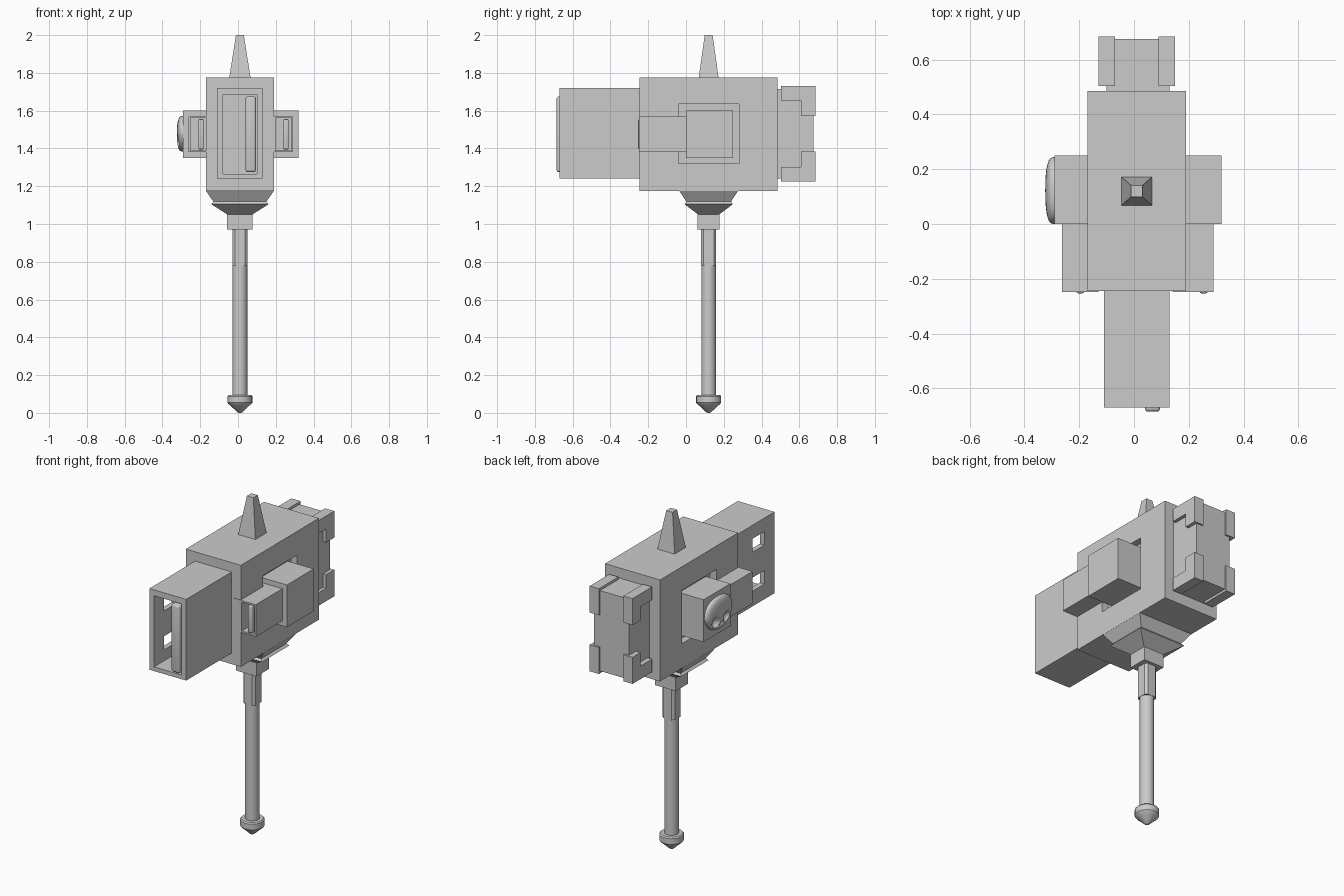
import bpy, bmesh, math
from mathutils import Vector

cube = bpy.data.objects.get("Cube")
if cube:
    bpy.data.objects.remove(cube, do_unlink=True)

grey = bpy.data.materials.new("plain_grey")
grey.use_nodes = True
grey.diffuse_color = (0.6, 0.6, 0.6, 1)
grey.node_tree.nodes["Principled BSDF"].inputs["Base Color"].default_value = (0.6, 0.6, 0.6, 1)

CX, CY = 0.01, 0.12   # axis of the handle and the head


def add(name, bm):
    bmesh.ops.recalc_face_normals(bm, faces=bm.faces)
    mesh = bpy.data.meshes.new(name)
    bm.to_mesh(mesh)
    bm.free()
    mesh.materials.append(grey)
    obj = bpy.data.objects.new(name, mesh)
    bpy.context.collection.objects.link(obj)
    return obj


def box(name, x, y, z, bevel=0):
    bm = bmesh.new()
    bmesh.ops.create_cube(bm, size=1)
    for v in bm.verts:
        v.co = [r[0] if c < 0 else r[1] for c, r in zip(v.co, (x, y, z))]
    if bevel:
        bmesh.ops.bevel(bm, geom=bm.edges[:], offset=bevel, segments=3,
                        profile=0.5, affect='EDGES')
    return add(name, bm)


def smooth(obj, angle=35):
    bpy.ops.object.select_all(action='DESELECT')
    obj.select_set(True)
    bpy.context.view_layer.objects.active = obj
    bpy.ops.object.shade_smooth_by_angle(angle=math.radians(angle))


def cut(obj, x, y, z):
    cutter = box("cutter", x, y, z)
    cutter.hide_render = True
    mod = obj.modifiers.new("cut", 'BOOLEAN')
    mod.operation = 'DIFFERENCE'
    mod.solver = 'EXACT'
    mod.object = cutter
    bpy.context.view_layer.objects.active = obj
    bpy.ops.object.modifier_apply(modifier=mod.name)
    bpy.data.objects.remove(cutter, do_unlink=True)


def square_loft(name, sections):
    """Stack of centred rectangles: (z, half width, half depth)."""
    bm = bmesh.new()
    rings = [[bm.verts.new((CX + sx * hx, CY + sy * hy, z))
              for sx, sy in ((-1, -1), (1, -1), (1, 1), (-1, 1))]
             for z, hx, hy in sections]
    for a, b in zip(rings, rings[1:]):
        for i in range(4):
            j = (i + 1) % 4
            bm.faces.new((a[i], a[j], b[j], b[i]))
    bm.faces.new(rings[0])
    bm.faces.new(rings[-1])
    return add(name, bm)


def lathe(name, profile, sides=24):
    """Turned part about the handle axis: (radius, z)."""
    bm = bmesh.new()
    rings = [[bm.verts.new((CX + r * math.cos(math.tau * i / sides),
                            CY + r * math.sin(math.tau * i / sides), z))
              for i in range(sides)] for r, z in profile]
    for a, b in zip(rings, rings[1:]):
        for i in range(sides):
            j = (i + 1) % sides
            bm.faces.new((a[i], a[j], b[j], b[i]))
    bm.faces.new(rings[0])
    bm.faces.new(rings[-1])
    obj = add(name, bm)
    smooth(obj)
    return obj


# Head block with a recess on each side
head = box("head_block", (-0.17, 0.19), (-0.245, 0.485), (1.175, 1.775))
for x in ((-0.3, -0.13), (0.15, 0.3)):
    cut(head, x, (-0.04, 0.28), (1.32, 1.635))

# Front shell: open end, two latch windows on one side, rounded tongue inside
shell = box("front_shell", (-0.11, 0.13), (-0.67, -0.24), (1.24, 1.72))
cut(shell, (-0.08, 0.10), (-0.8, -0.27), (1.265, 1.685))
for z in (1.37, 1.60):
    cut(shell, (-0.2, -0.05), (-0.575, -0.465), (z - 0.04, z + 0.04))
smooth(box("front_tongue", (0.04, 0.095), (-0.685, -0.26), (1.275, 1.675), 0.012))

# Side plugs: block, small open shell and tongue
for side, x, block in (("right", -0.262, (-0.29, -0.12)), ("left", 0.188, (0.14, 0.32))):
    box(side + "_plug_block", block, (0, 0.25), (1.35, 1.6))
    inner = -0.13 if side == "right" else x + 0.102
    outer = x if side == "right" else 0.14
    plug = box(side + "_plug_shell", (outer, inner), (-0.248, 0.01), (1.38, 1.57))
    cut(plug, (x + 0.01, x + 0.094), (-0.4, -0.03), (1.39, 1.56))
    smooth(box(side + "_plug_tongue", (x + 0.052, x + 0.08), (-0.253, -0.02),
               (1.395, 1.555), 0.006))

# Rear cap with four stepped corner brackets
box("rear_cap", (-0.10, 0.13), (0.48, 0.675), (1.24, 1.715))
for name, x in (("right", (-0.13, -0.07)), ("left", (0.09, 0.15))):
    for level, s in (("upper", 1), ("lower", -1)):
        bm = bmesh.new()
        outline = ((0.503, 0.252), (0.685, 0.252), (0.685, 0.095),
                   (0.61, 0.095), (0.61, 0.175), (0.503, 0.175))
        face = bm.faces.new([bm.verts.new((x[0], y, 1.478 + s * z)) for y, z in outline])
        ext = bmesh.ops.extrude_face_region(bm, geom=[face])
        bmesh.ops.translate(bm, vec=(x[1] - x[0], 0, 0),
                            verts=[v for v in ext["geom"] if isinstance(v, bmesh.types.BMVert)])
        add(f"{name}_{level}_bracket", bm)

# Spike on top, tapered mount and collar below
square_loft("top_spike", [(1.77, 0.057, 0.053), (2.0, 0.021, 0.021)])
square_loft("head_mount", [(1.04, 0.062, 0.053), (1.05, 0.066, 0.055), (1.105, 0.152, 0.128),
                           (1.118, 0.14, 0.118), (1.176, 0.18, 0.156)])
square_loft("collar", [(0.97, 0.067, 0.058), (1.05, 0.067, 0.058)])

# Handle, chamfered sleeve and pommel
lathe("handle", [(0.039, 0.08), (0.039, 0.98)])
bm = bmesh.new()
bmesh.ops.create_cube(bm, size=1)
for v in bm.verts:
    v.co = Vector((CX + v.co.x * 0.08, CY + v.co.y * 0.08, 0.88 + v.co.z * 0.2))
uprights = [e for e in bm.edges if abs(e.verts[0].co.z - e.verts[1].co.z) > 0.1]
bmesh.ops.bevel(bm, geom=uprights, offset=0.013, segments=1, affect='EDGES')
add("handle_sleeve", bm)
lathe("pommel", [(0.006, 0), (0.014, 0.004), (0.047, 0.036), (0.06, 0.046),
                 (0.066, 0.054), (0.066, 0.088), (0.06, 0.095), (0.03, 0.095)])

# Skull emblem: flattened ball with a narrow jaw, eye sockets and nose
bm = bmesh.new()
bmesh.ops.create_uvsphere(bm, u_segments=64, v_segments=48, radius=1)
for v in bm.verts:
    p = v.co.copy()
    p.y = math.copysign(abs(p.y) ** 0.85, p.y)
    p.z = math.copysign(abs(p.z) ** 0.85, p.z)
    depth = -0.036 * math.copysign(abs(p.x) ** 0.6, -p.x)
    y = 0.122 * p.y * (1 + 0.22 * min(p.z, 0))
    z = 0.095 * p.z
    if p.x < 0:
        for ey, ez, r, d in ((-0.05, -0.035, 0.032, 0.026), (0.05, -0.035, 0.032, 0.026),
                             (0, -0.058, 0.014, 0.014)):
            t = math.hypot(y - ey, z - ez) / r
            if t < 1:
                depth += d * (1 - t * t) ** 0.7
    v.co = Vector((-0.288 + depth, 0.122 + y, 1.478 + z))
smooth(add("skull_emblem", bm), 60)
